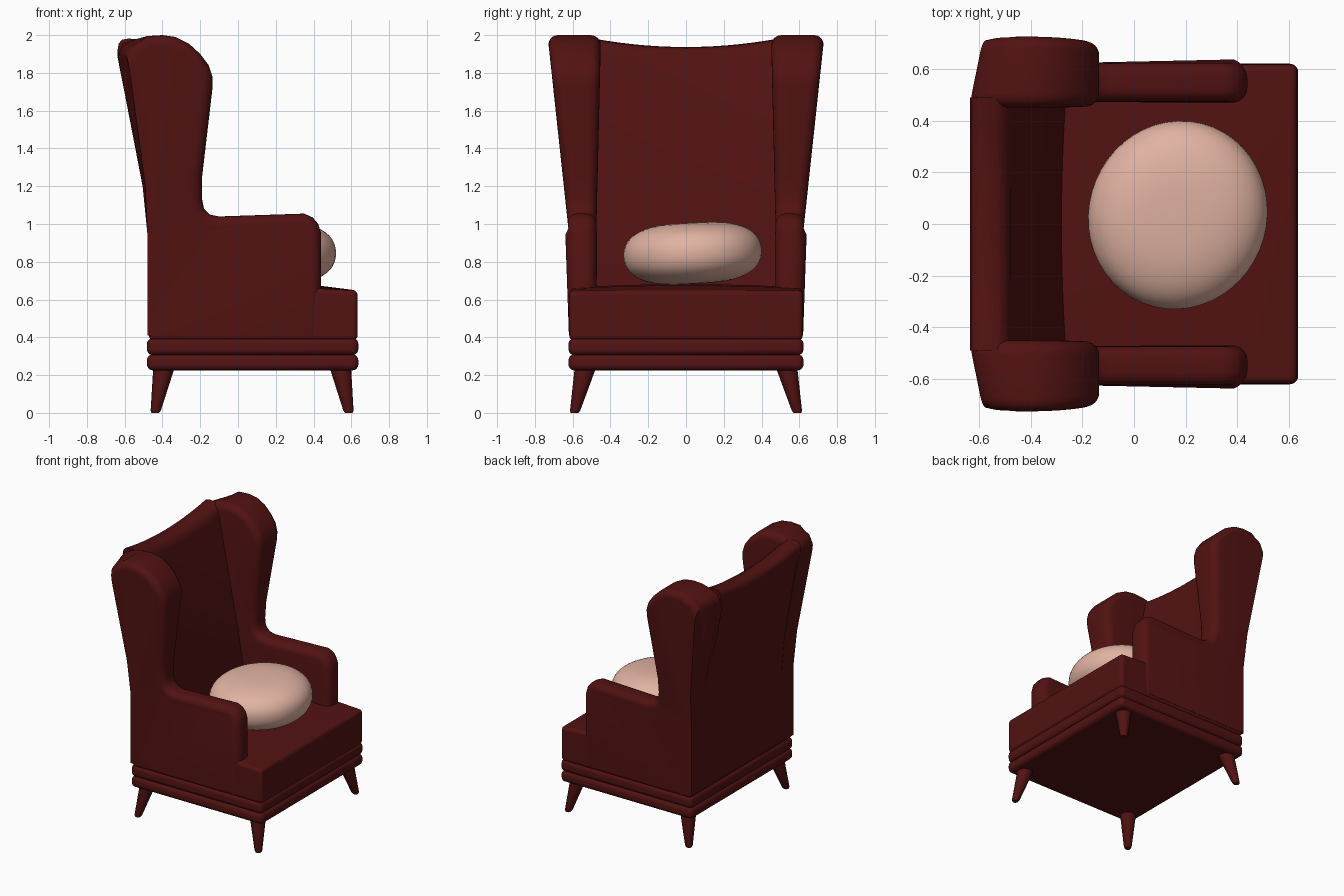
import bpy, bmesh, math
from mathutils import Vector, Matrix

if "Cube" in bpy.data.objects:
    bpy.data.objects.remove(bpy.data.objects["Cube"])


def material(name, rgb):
    m = bpy.data.materials.new(name)
    m.diffuse_color = (*rgb, 1)
    m.use_nodes = True
    m.node_tree.nodes["Principled BSDF"].inputs["Base Color"].default_value = m.diffuse_color
    return m


RED = material("dark_red", (0.085, 0.006, 0.006))
PINK = material("pale_pink", (0.75, 0.45, 0.36))


def finish(bm, name, mat=RED, bevel=0, mirror=False, angle=40):
    bmesh.ops.recalc_face_normals(bm, faces=bm.faces)
    me = bpy.data.meshes.new(name)
    bm.to_mesh(me)
    bm.free()
    ob = bpy.data.objects.new(name, me)
    bpy.context.collection.objects.link(ob)
    me.materials.append(mat)
    if bevel:
        b = ob.modifiers.new("bevel", 'BEVEL')
        b.width, b.segments = bevel, 5
        b.limit_method, b.angle_limit = 'ANGLE', math.radians(40)
    if mirror:
        m = ob.modifiers.new("mirror", 'MIRROR')
        m.use_axis = (False, True, False)
    bpy.context.view_layer.objects.active = ob
    ob.select_set(True)
    bpy.ops.object.shade_smooth_by_angle(angle=math.radians(angle))
    ob.select_set(False)
    return ob


def sweep(profile, ys, place=lambda x, y, z: (x, y, z)):
    """Sweep an x-z profile through the y stations."""
    bm = bmesh.new()
    rings = [[bm.verts.new(place(x, y, z)) for x, z in profile] for y in ys]
    n = len(profile)
    for a, b in zip(rings, rings[1:]):
        for i in range(n):
            j = (i + 1) % n
            bm.faces.new((a[i], a[j], b[j], b[i]))
    bm.faces.new(rings[0][::-1])
    bm.faces.new(rings[-1])
    return bm


# Arm and wing in one profile, flaring outward above the arm
side = [(-0.48, 0.41), (0.44, 0.41), (0.44, 0.95), (0.425, 1.0), (0.395, 1.035),
        (0.35, 1.055), (-0.10, 1.04), (-0.15, 1.05), (-0.18, 1.08), (-0.19, 1.13),
        (-0.19, 1.25), (-0.135, 1.72), (-0.135, 1.78), (-0.155, 1.84), (-0.20, 1.90),
        (-0.26, 1.955), (-0.33, 1.99), (-0.40, 2.0), (-0.48, 1.995), (-0.57, 1.97),
        (-0.62, 1.945), (-0.64, 1.90), (-0.505, 1.2), (-0.48, 0.95)]
bm = sweep(side, [0, 1])
bmesh.ops.recalc_face_normals(bm, faces=bm.faces)
bmesh.ops.bisect_plane(bm, geom=bm.verts[:] + bm.edges[:] + bm.faces[:],
                       plane_co=(0, 0, 0.95), plane_no=(0, 0, 1), dist=1e-4)
bm.normal_update()


def on_rear(v):
    return v.co.x < -0.47 and v.co.z < 1.92 or v.co.z < 0.42


rim = [e for e in bm.edges if len(e.link_faces) == 2
       and sum(abs(f.normal.y) > 0.9 for f in e.link_faces) == 1
       and not all(on_rear(v) for v in e.verts)]
for v in bm.verts:
    t = max(0, (v.co.z - 0.95) / 1.05)
    outer = v.co.y > 0.5
    if outer and v.co.x < -0.5:
        v.co.x += 0.06 * t
    v.co.y = 0.62 + 0.113 * t if outer else 0.475 - 0.025 * t
bmesh.ops.bevel(bm, geom=rim, offset=0.055, offset_type='OFFSET', segments=6,
                profile=0.5, affect='EDGES', clamp_overlap=True)
finish(bm, "arm_and_wing", mirror=True)

# Back panel with a dipped top edge
back = [(-0.478, 0.41), (-0.478, 0.95), (-0.503, 1.2), (-0.637, 1.88), (-0.632, 1.91),
        (-0.615, 1.93), (-0.58, 1.937), (-0.53, 1.932), (-0.495, 1.91), (-0.48, 1.87),
        (-0.37, 1.2), (-0.28, 0.67), (-0.28, 0.41)]


def place_back(x, y, z):
    s = (y / 0.49) ** 2
    return (x + (0.015 * s if x > -0.4 else 0), y,
            z + (0.045 * s if z > 1.8 else 0))


finish(sweep(back, [-0.49 + 0.07 * i for i in range(15)], place_back), "back")

# Seat with a gently crowned top
seat = [(-0.472, 0.385), (0.633, 0.385), (0.633, 0.648), (0.42, 0.658),
        (0.1, 0.664), (-0.2, 0.664), (-0.472, 0.655)]


def place_seat(x, y, z):
    crown = 0.017 * (1 - (y / 0.618) ** 2) if z > 0.5 and x < 0.6 else 0
    return x, y, z + crown


finish(sweep(seat, [-0.618 + 0.1236 * i for i in range(11)], place_seat),
       "seat", bevel=0.025)

# Two padded bands round the base
for name, z0, z1 in (("lower_band", 0.225, 0.31), ("upper_band", 0.305, 0.397)):
    box = [(-0.482, z0), (0.637, z0), (0.637, z1), (-0.482, z1)]
    finish(sweep(box, [-0.622, 0.622]), name, bevel=0.032)

# Splayed tapered legs
for name, top, foot in (("front_leg", (0.54, 0.53), (0.587, 0.59)),
                        ("rear_leg", (-0.39, 0.53), (-0.438, 0.59))):
    bm = bmesh.new()
    n = 20
    rings = []
    for k, r, z in ((0, 0.058, 0.25), (0.95, 0.027, 0.012), (1, 0.02, 0)):
        c = Vector(top).lerp(Vector(foot), k)
        rings.append([bm.verts.new((c.x + r * math.cos(math.tau * i / n),
                                    c.y + r * math.sin(math.tau * i / n), z))
                      for i in range(n)])
    for a, b in zip(rings, rings[1:]):
        for i in range(n):
            bm.faces.new((a[i], a[(i + 1) % n], b[(i + 1) % n], b[i]))
    bm.faces.new(rings[0])
    bm.faces.new(rings[-1])
    finish(bm, name, mirror=True)

# Plump round cushion, slightly tilted
bm = bmesh.new()
bmesh.ops.create_uvsphere(bm, u_segments=48, v_segments=28, radius=1)
for v in bm.verts:
    x, y, z = v.co
    r = math.hypot(x, y)
    k = r ** -0.35 if r > 1e-5 else 0
    a = math.atan2(y, x)
    k *= 1 + 0.02 * math.cos(2 * (a - math.radians(50)))
    v.co = (0.35 * x * k, 0.365 * y * k,
            0.163 * math.copysign(abs(z) ** 0.9, z))
bmesh.ops.transform(bm, verts=bm.verts, matrix=Matrix.Translation((0.17, 0.035, 0.845))
                    @ Matrix.Rotation(math.radians(3), 4, 'X'))
finish(bm, "cushion", PINK, angle=80)
